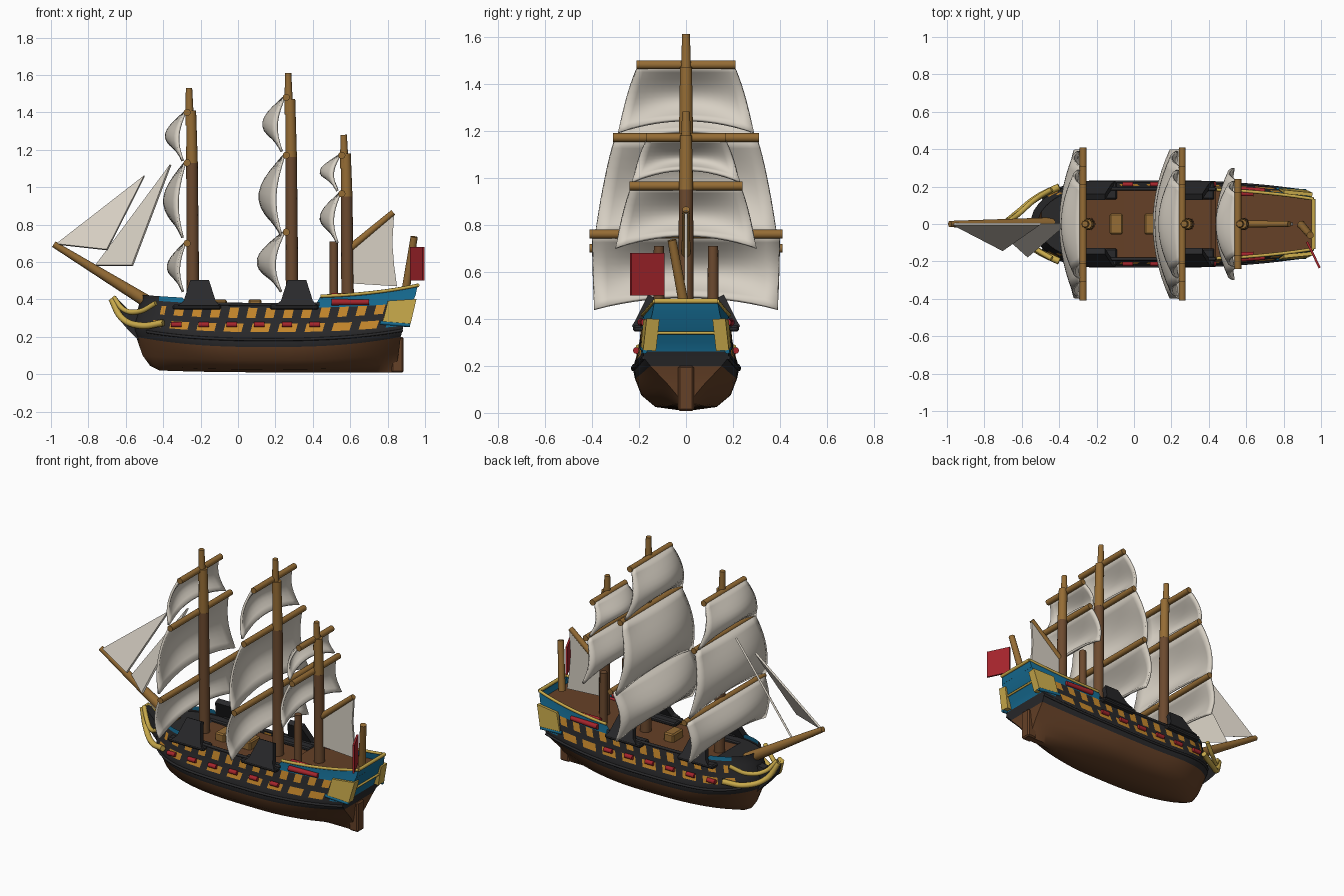
import bpy, bmesh, math
from mathutils import Vector

cube = bpy.data.objects.get("Cube")
if cube:
    bpy.data.objects.remove(cube)


def material(name, *rgb):
    m = bpy.data.materials.new(name)
    m.use_nodes = True
    m.diffuse_color = (*rgb, 1)
    m.node_tree.nodes["Principled BSDF"].inputs["Base Color"].default_value = (*rgb, 1)
    return m


BROWN = material("hull_brown", 0.13, 0.052, 0.02)
BLACK = material("tar_black", 0.022, 0.022, 0.024)
OCHRE = material("ochre", 0.58, 0.25, 0.025)
BLUE = material("blue", 0.008, 0.15, 0.29)
GOLD = material("gold", 0.58, 0.4, 0.07)
WOOD = material("spar_wood", 0.3, 0.15, 0.035)
DARK = material("dark_mast_wood", 0.15, 0.068, 0.028)
SAIL = material("sailcloth", 0.68, 0.63, 0.55)
RED = material("red", 0.38, 0.018, 0.025)


def finish(name, bm, mats, smooth=True):
    bmesh.ops.recalc_face_normals(bm, faces=bm.faces)
    me = bpy.data.meshes.new(name)
    bm.to_mesh(me)
    bm.free()
    for m in mats:
        me.materials.append(m)
    ob = bpy.data.objects.new(name, me)
    bpy.context.collection.objects.link(ob)
    if smooth:
        bpy.ops.object.select_all(action="DESELECT")
        ob.select_set(True)
        bpy.context.view_layer.objects.active = ob
        bpy.ops.object.shade_smooth_by_angle(angle=math.radians(40))
    return ob


def solidify(ob, thickness):
    mod = ob.modifiers.new("thickness", "SOLIDIFY")
    mod.thickness = thickness
    mod.offset = 0


def spar(name, a, b, r1, r2, mat):
    """Round tapered pole between two points."""
    a, b = Vector(a), Vector(b)
    bm = bmesh.new()
    bmesh.ops.create_cone(bm, cap_ends=True, segments=14, radius1=r1, radius2=r2, depth=(b - a).length)
    rot = (b - a).to_track_quat("Z", "Y")
    for v in bm.verts:
        v.co = rot @ v.co + (a + b) / 2
    return finish(name, bm, [mat])


def sheet(name, pts, thickness, mat):
    """Flat outline with thickness."""
    bm = bmesh.new()
    bm.faces.new([bm.verts.new(p) for p in pts])
    solidify(finish(name, bm, [mat], False), thickness)


def tube(name, pts, radius, mat):
    cu = bpy.data.curves.new(name, "CURVE")
    cu.dimensions = "3D"
    cu.bevel_depth = radius
    cu.bevel_resolution = 2
    cu.use_fill_caps = True
    sp = cu.splines.new("BEZIER")
    sp.bezier_points.add(len(pts) - 1)
    for bp, p in zip(sp.bezier_points, pts):
        bp.co = p
        bp.handle_left_type = bp.handle_right_type = "AUTO"
    cu.materials.append(mat)
    bpy.context.collection.objects.link(bpy.data.objects.new(name, cu))


def box(name, lo, hi, mat):
    bm = bmesh.new()
    bmesh.ops.create_cube(bm, size=1)
    for v in bm.verts:
        v.co = [l + (c + 0.5) * (h - l) for c, l, h in zip(v.co, lo, hi)]
    bmesh.ops.bevel(bm, geom=bm.edges[:], offset=0.008, segments=1, affect="EDGES")
    finish(name, bm, [mat], False)


# Hull rows: bow x, stern x, half width, z at bow / middle / stern, stern width factor, bow fullness
ROWS = [(-.42, .84, .02, .02, .01, .01, 1, .1),
        (-.47, .85, .13, .045, .025, .06, .2, .45),
        (-.51, .86, .19, .1, .075, .12, .4, .4),
        (-.545, .87, .217, .2, .145, .2, .7, .32),
        (-.56, .88, .225, .24, .185, .235, .8, .27),
        (-.56, .885, .213, .27, .225, .26, .85, .24),
        (-.55, .9, .203, .3, .27, .3, .86, .23),
        (-.54, .92, .197, .33, .3, .34, .84, .22),
        (-.53, .935, .192, .37, .355, .385, .8, .22),
        (-.52, .95, .188, .4, .372, .425, .76, .22),
        (-.52, .96, .186, .4, .374, .435, .72, .22)]
COLS = 60


def step(x):
    return .04 if x > .42 else .025 if x < -.28 else 0


def hull_point(row, c):
    xs, xe, w, zb, zm, zs, sf, full = ROWS[row]
    u = c / COLS
    x = xs + (xe - xs) * u
    bow = (1 - (1 - min(u / full, 1)) ** 2.5) ** .6
    stern = 1 - (1 - sf) * max(0, (u - .55) / .45) ** 2
    s = 2 * u - 1
    z = zm + ((zb if s < 0 else zs) - zm) * abs(s) ** 2.5
    if row == len(ROWS) - 1:
        z += step(x)
    return Vector((x, w * bow * stern, z))


HULL = [BROWN, BLACK, OCHRE, BLUE, GOLD]


def hull_colour(row, c, x):
    if row < 3:
        return 0
    if row == 5 and -.47 < x < .8:
        return 1 if c % 6 < 2 else 2
    if row >= 5 and x > .8:
        return 3
    if row == 7 and x > -.42:
        return 2 if c % 4 < 2 else 1
    if row >= 8 and (x > .42 or (row == 9 and -.42 < x < -.28)):
        return 3
    return 1


bm = bmesh.new()
grid = {}
for side in (1, -1):
    for r in range(len(ROWS)):
        for c in range(COLS + 1):
            p = hull_point(r, c)
            p.y *= side
            grid[side, r, c] = bm.verts.new(p)
    for r in range(len(ROWS) - 1):
        for c in range(COLS):
            f = bm.faces.new([grid[side, r, c], grid[side, r, c + 1], grid[side, r + 1, c + 1], grid[side, r + 1, c]])
            f.material_index = hull_colour(r, c, f.calc_center_median().x)
# transom and keel strip
for r in range(len(ROWS) - 1):
    f = bm.faces.new([grid[1, r, COLS], grid[-1, r, COLS], grid[-1, r + 1, COLS], grid[1, r + 1, COLS]])
    f.material_index = 0 if r < 3 else 1 if r < 5 else 3
for c in range(COLS):
    bm.faces.new([grid[1, 0, c], grid[1, 0, c + 1], grid[-1, 0, c + 1], grid[-1, 0, c]])
bmesh.ops.remove_doubles(bm, verts=bm.verts, dist=.0005)
finish("hull", bm, HULL)

# Deck, black at the forecastle
bm = bmesh.new()
prev = None
for c in range(1, COLS + 1):
    p = hull_point(9, c)
    z = p.z - .025 + step(p.x) * .6
    pair = [bm.verts.new((p.x, k * p.y * .985, z)) for k in (1, -1)]
    if prev:
        f = bm.faces.new([prev[0], prev[1], pair[1], pair[0]])
        f.material_index = 1 if p.x < -.27 else 0
    prev = pair
finish("deck", bm, [BROWN, BLACK], False)

for i, x in enumerate((-.095, .09)):
    box(f"hatch_{i}", (x - .035, -.055, .34), (x + .035, .055, .4), WOOD)
box("rudder", (.82, -.034, .008), (.885, .034, .2), BROWN)
tube("transom_band", [(.925, -.165, .34), (.925, .165, .34)], .007, GOLD)
top = hull_point(10, COLS)
tube("taffrail", [(top.x, -top.y, top.z), (top.x, top.y, top.z)], .011, GOLD)

# Parts on both sides
for side, tag in ((1, "left"), (-1, "right")):
    def m(*p):
        return (p[0], p[1] * side, p[2])

    def along(row, c0, c1, stride=3):
        return [m(*hull_point(row, c)) for c in range(c0, c1 + 1, stride)]

    tube(f"waist_rail_{tag}", along(9, 12, 39), .009, BLACK)
    tube(f"quarter_rail_{tag}", along(10, 39, COLS), .009, GOLD)
    tube(f"wale_{tag}", along(4, 3, COLS), .008, BLACK)
    # quarter gallery
    sheet(f"quarter_gallery_{tag}", [m(.77, .165, .27), m(.92, .155, .265), m(.952, .14, .4), m(.8, .155, .39)], .055, GOLD)
    tube(f"gallery_sill_{tag}", [m(.76, .185, .275), m(.92, .175, .262)], .011, BLUE)
    # shroud bases leaning inward
    for name, x in (("fore", -.21), ("main", .31)):
        sheet(f"{name}_shroud_base_{tag}", [m(x - .11, .215, .36), m(x + .11, .215, .36), m(x + .09, .2, .385),
              m(x + .055, .145, .495), m(x - .045, .145, .495), m(x - .08, .2, .385)], .035, BLACK)
        box(f"{name}_channel_{tag}", (x - .14, min(side * .13, side * .225), .345),
            (x + .12, max(side * .13, side * .225), .372), BLACK)
    # gun muzzles in the lower ports
    for i in range(6):
        x = -.33 + i * .148
        spar(f"gun_{i}_{tag}", m(x - .028, .211, .265), m(x + .028, .211, .265), .014, .014, RED)
    spar(f"quarter_gun_{tag}", m(.5, .19, .385), m(.7, .178, .385), .017, .014, RED)
    spar(f"deck_gun_{tag}", m(.5, .165, .42), m(.64, .16, .42), .015, .012, RED)
    spar(f"deck_post_{tag}", m(.512, .115, .36), m(.512, .115, .71), .024, .022, DARK)
    # curved head rails
    tube(f"lower_head_rail_{tag}", [m(-.4, .2, .275), m(-.52, .14, .26), m(-.62, .06, .3), m(-.675, .015, .4)], .018, GOLD)
    tube(f"upper_head_rail_{tag}", [m(-.44, .185, .38), m(-.53, .13, .335), m(-.61, .06, .345), m(-.665, .015, .41)], .014, GOLD)

sheet("stem", [(-.52, 0, .17), (-.59, 0, .24), (-.65, 0, .31), (-.68, 0, .39), (-.65, 0, .41), (-.58, 0, .34), (-.5, 0, .35)], .05, BLACK)
spar("bowsprit", (-.985, 0, .695), (-.44, 0, .36), .017, .036, WOOD)


def square_sail(name, x, zt, zb, wt, wb, belly):
    """Billowing sail, fullest at the middle, with an arched foot."""
    nu, nv = 14, 10
    bm = bmesh.new()
    g = {}
    for i in range(nu + 1):
        for j in range(nv + 1):
            u, v = 2 * i / nu - 1, j / nv
            full = 1 - u * u
            g[i, j] = bm.verts.new((x - belly * math.sin(math.pi * v * .9) * (.36 + .64 * full),
                                    u * (wt + (wb - wt) * v ** .8),
                                    zt - (zt - zb) * v + .055 * full * v * v))
    for i in range(nu):
        for j in range(nv):
            bm.faces.new([g[i, j], g[i + 1, j], g[i + 1, j + 1], g[i, j + 1]])
    solidify(finish(name, bm, [SAIL]), .014)


# Masts: name, foot x, lower top z, mast top z, colour change z, yards (z, half length, sail foot z, foot half width, belly)
MASTS = [("fore", -.24, 1.41, 1.53, 1.13,
          [(1.4, .21, 1.14, .29, .1), (1.13, .31, .73, .39, .11), (.7, .41, .44, .39, .09)]),
         ("main", .29, 1.47, 1.61, 1.16,
          [(1.48, .21, 1.19, .29, .11), (1.17, .31, .74, .39, .13), (.76, .41, .44, .39, .14)]),
         ("mizzen", .587, 1.18, 1.28, .95,
          [(1.17, .17, .98, .23, .1), (.965, .24, .7, .3, .1)])]
for name, x, ztop, zend, zc, yards in MASTS:
    spar(f"{name}_lower_mast", (x, 0, .3), (x - .006, 0, zc), .034, .031, DARK)
    spar(f"{name}_upper_mast", (x - .006, 0, zc), (x - .01, 0, ztop), .031, .026, WOOD)
    spar(f"{name}_topmast", (x - .018, 0, ztop - .08), (x - .022, 0, zend), .024, .017, WOOD)
    for i, (z, half, foot, wb, belly) in enumerate(yards):
        yx = x - .032
        spar(f"{name}_yard_{i}", (yx, -half, z), (yx, half, z), .019, .019, WOOD)
        square_sail(f"{name}_sail_{i}", yx - .012, z, foot, half - .01, wb, belly)

# Fore and aft sails
sheet("outer_jib", [(-.97, 0, .695), (-.5, 0, 1.06), (-.7, -.14, .665)], .012, SAIL)
sheet("inner_jib", [(-.76, 0, .58), (-.36, 0, 1.12), (-.565, -.175, .58)], .012, SAIL)
sheet("spanker", [(.61, 0, .69), (.835, 0, .86), (.825, 0, .7), (.835, 0, .58), (.85, 0, .47), (.61, 0, .485)], .014, SAIL)
spar("gaff", (.57, 0, .65), (.83, 0, .865), .02, .016, WOOD)

# Ensign
spar("flagstaff", (.895, -.005, .44), (.942, -.06, .735), .022, .019, WOOD)
sheet("ensign", [(.925, -.095, .68), (.993, -.235, .68), (.993, -.235, .5), (.925, -.095, .5)], .012, RED)
